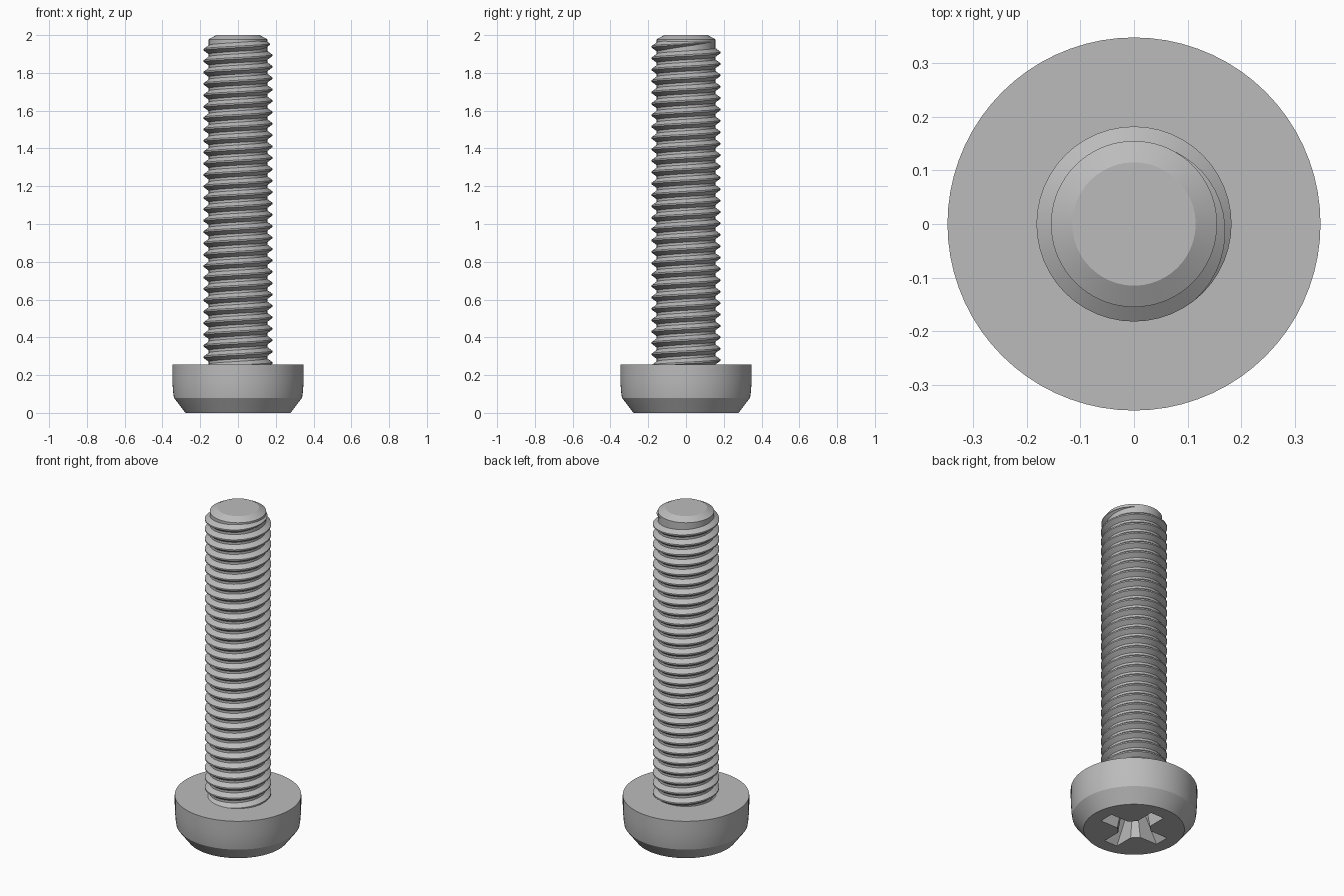
import bpy
import bmesh
from math import cos, sin, pi, radians

if "Cube" in bpy.data.objects:
    bpy.data.objects.remove(bpy.data.objects["Cube"])

SEGMENTS = 72
PITCH = 0.0603
CORE = 0.155
CREST = 0.182

steel = bpy.data.materials.new("grey steel")
steel.use_nodes = True
GREY = (0.5, 0.5, 0.5, 1)
steel.diffuse_color = GREY
steel.node_tree.nodes["Principled BSDF"].inputs["Base Color"].default_value = GREY


def loft(name, rings):
    """Skin a row of equal closed rings and cap both ends."""
    bm = bmesh.new()
    rows = [[bm.verts.new(p) for p in ring] for ring in rings]
    n = len(rows[0])
    for a, b in zip(rows, rows[1:]):
        for i in range(n):
            j = (i + 1) % n
            bm.faces.new((a[i], a[j], b[j], b[i]))
    bm.faces.new(rows[0][::-1])
    bm.faces.new(rows[-1])
    bmesh.ops.recalc_face_normals(bm, faces=bm.faces)
    mesh = bpy.data.meshes.new(name)
    bm.to_mesh(mesh)
    bm.free()
    obj = bpy.data.objects.new(name, mesh)
    bpy.context.collection.objects.link(obj)
    mesh.materials.append(steel)
    return obj


def lathe(name, profile):
    """Turn (radius, height) points around the z axis."""
    angles = [2 * pi * i / SEGMENTS for i in range(SEGMENTS)]
    return loft(name, [[(r * cos(a), r * sin(a), z) for a in angles]
                       for r, z in profile])


def smooth(obj):
    bpy.ops.object.select_all(action="DESELECT")
    obj.select_set(True)
    bpy.context.view_layer.objects.active = obj
    bpy.ops.object.shade_smooth_by_angle(angle=radians(25))


def cross_ring(length, width, corner, z):
    """Four-armed outline with chamfered inner corners."""
    quarter = [(length, -width), (length, width), (corner, width), (width, corner)]
    ring = []
    for k in range(4):
        c, s = cos(k * pi / 2), sin(k * pi / 2)
        ring += [(x * c - y * s, x * s + y * c, z) for x, y in quarter]
    return ring


# Head: slightly rounded drum with a chamfered drive face
head = lathe("head", [(0.278, 0), (0.339, 0.08), (0.344, 0.115),
                      (0.347, 0.16), (0.348, 0.2), (0.348, 0.256)])

# Tapered cross recess in the drive face
cutter = loft("recess_cutter", [cross_ring(0.212, 0.046, 0.086, -0.02),
                                cross_ring(0.09, 0.034, 0.05, 0.18)])
cutter.hide_render = True
cut = head.modifiers.new("cross recess", "BOOLEAN")
cut.object = cutter
cut.operation = "DIFFERENCE"
cut.solver = "EXACT"
bpy.context.view_layer.objects.active = head
bpy.ops.object.modifier_apply(modifier=cut.name)
bpy.data.objects.remove(cutter)
smooth(head)

# Shank core with a chamfered tip
shank = lathe("shank", [(CORE, 0.25), (CORE, 1.978), (0.115, 2)])
smooth(shank)

# Helical thread ridge, fading into the core at the tip
END_ANGLE = radians(60)
END_Z = 1.963
STEPS = 48
FADE = radians(110)
sections = []
for i in range(int((END_Z - 0.225) / PITCH * STEPS), -1, -1):
    back = 2 * pi * i / STEPS
    angle = END_ANGLE - back
    centre = END_Z - PITCH * i / STEPS
    size = max(min(1, back / FADE), 0.02)
    base = CORE - 0.002
    top = CORE + (CREST - CORE) * size
    section = [(base, -0.025 * size), (top, -0.004 * size),
               (top, 0.004 * size), (base, 0.025 * size)]
    sections.append([(r * cos(angle), r * sin(angle), min(centre + h, 1.976))
                     for r, h in section])
thread = loft("thread", sections)
smooth(thread)
